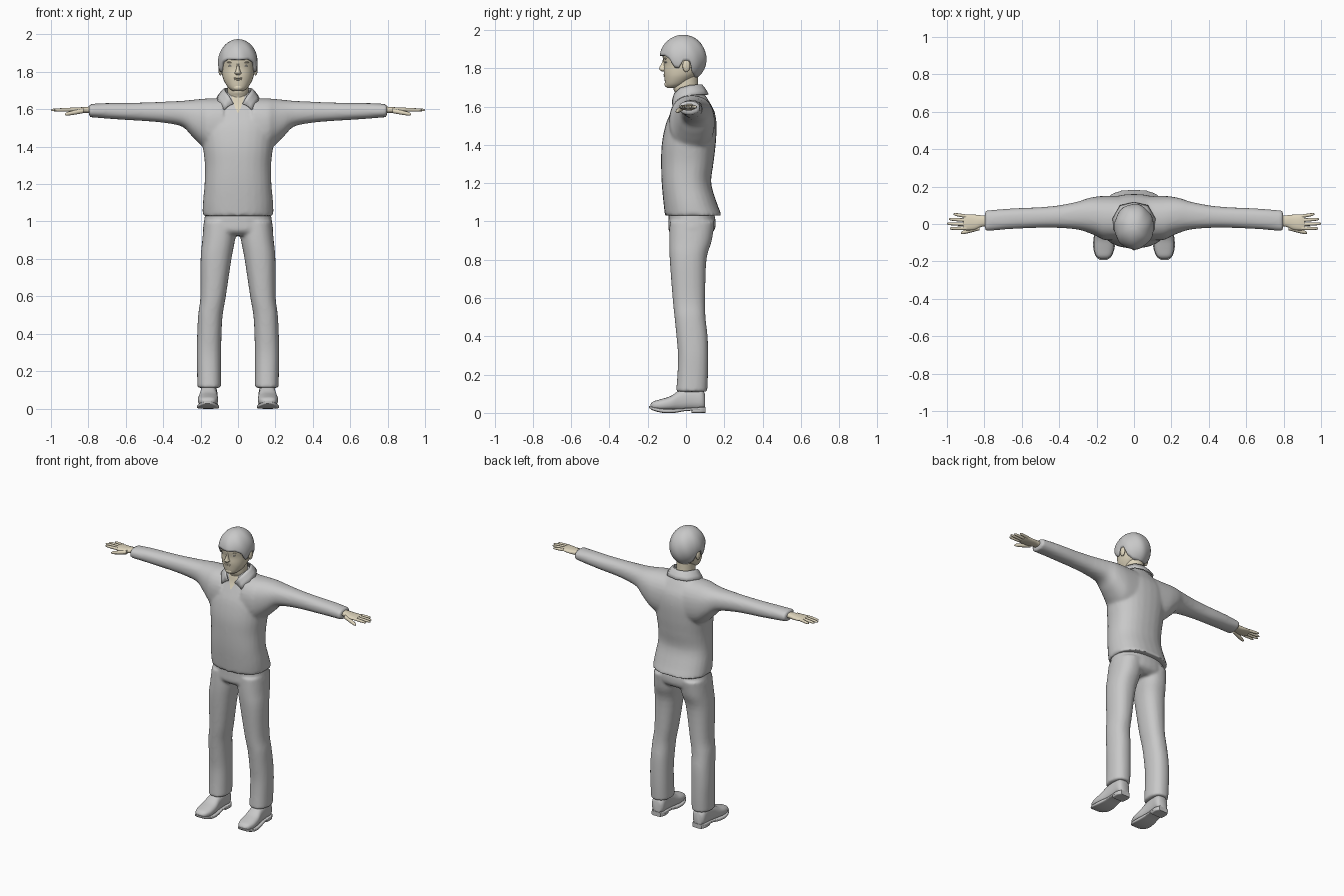
import bpy, bmesh, math
from mathutils import Vector, Matrix

if "Cube" in bpy.data.objects:
    bpy.data.objects.remove(bpy.data.objects["Cube"])


def material(name, rgb):
    mat = bpy.data.materials.new(name)
    mat.use_nodes = True
    mat.diffuse_color = (*rgb, 1)
    mat.node_tree.nodes["Principled BSDF"].inputs["Base Color"].default_value = (*rgb, 1)
    return mat


GREY = material("neutral grey", (0.58, 0.58, 0.58))
SKIN = material("pale skin", (0.74, 0.67, 0.51))


def spline(p0, p1, p2, p3, t):
    """Smooth interpolation between two neighbouring rings."""
    return [0.5 * (2 * b + (c - a) * t + (2 * a - 5 * b + 4 * c - d) * t * t
                   + (3 * b - a - 3 * c + d) * t ** 3)
            for a, b, c, d in zip(p0, p1, p2, p3)]


def loft(bm, rings, axis="z", sides=28, power=2.3, steps=4, flip=1):
    """Closed skin through rings (position, low a, high a, low b, high b)."""
    dense = []
    last = len(rings) - 1
    for i in range(last):
        around = [rings[max(0, min(last, i + k))] for k in (-1, 0, 1, 2)]
        dense += [spline(*around, k / steps) for k in range(steps)]
    dense.append(rings[-1])
    loops = []
    for t, a0, a1, b0, b1 in dense:
        loop = []
        for k in range(sides):
            ang = math.tau * k / sides
            ca, sa = math.cos(ang), math.sin(ang)
            u = math.copysign(abs(ca) ** (2 / power), ca)
            v = math.copysign(abs(sa) ** (2 / power), sa)
            a = (a0 + a1) / 2 + u * (a1 - a0) / 2
            b = (b0 + b1) / 2 + v * (b1 - b0) / 2
            x, y, z = {"x": (t, a, b), "y": (a, t, b), "z": (a, b, t)}[axis]
            loop.append(bm.verts.new((x * flip, y, z)))
        loops.append(loop)
    for low, high in zip(loops, loops[1:]):
        for k in range(sides):
            j = (k + 1) % sides
            bm.faces.new((low[k], low[j], high[j], high[k]))
    bm.faces.new(loops[0])
    bm.faces.new(loops[-1])


def sym(rings):
    """Rings (position, half width, low b, high b) centred on the middle."""
    return [(t, -h, h, b0, b1) for t, h, b0, b1 in rings]


def ball(bm, centre, radii):
    bmesh.ops.create_uvsphere(bm, u_segments=16, v_segments=10, radius=1,
                              matrix=Matrix.Translation(centre) @ Matrix.Diagonal((*radii, 1)))


def finish(name, bm, mat, mirror=False, fuse=0, thick=0):
    bmesh.ops.recalc_face_normals(bm, faces=bm.faces[:])
    mesh = bpy.data.meshes.new(name)
    bm.to_mesh(mesh)
    bm.free()
    mesh.materials.append(mat)
    mesh.polygons.foreach_set("use_smooth", [True] * len(mesh.polygons))
    mesh.set_sharp_from_angle(angle=math.radians(50))
    obj = bpy.data.objects.new(name, mesh)
    bpy.context.collection.objects.link(obj)
    if mirror:
        obj.modifiers.new("mirror", "MIRROR")
    if fuse:
        remesh = obj.modifiers.new("fuse", "REMESH")
        remesh.mode = "VOXEL"
        remesh.voxel_size = fuse
        remesh.use_smooth_shade = True
        relax = obj.modifiers.new("relax", "SMOOTH")
        relax.iterations = 5
    if thick:
        solid = obj.modifiers.new("thickness", "SOLIDIFY")
        solid.thickness = thick
        solid.offset = -1
    return obj


# Shirt: torso and sleeves fused into one garment
bm = bmesh.new()
loft(bm, sym([(1.03, .19, -.11, .188), (1.1, .188, -.118, .16), (1.2, .179, -.127, .132),
              (1.3, .177, -.13, .143), (1.4, .188, -.127, .155), (1.5, .2, -.108, .16),
              (1.57, .19, -.08, .15), (1.62, .15, -.058, .125), (1.66, .1, -.05, .1),
              (1.69, .07, -.04, .08)]))
for side in (1, -1):
    loft(bm, [(.08, -.09, .15, 1.36, 1.66), (.16, -.085, .15, 1.38, 1.658),
              (.2, -.065, .147, 1.41, 1.655), (.25, -.045, .137, 1.46, 1.65),
              (.3, -.03, .12, 1.508, 1.645), (.4, -.021, .1, 1.528, 1.64),
              (.5, -.02, .09, 1.537, 1.636), (.6, -.024, .086, 1.543, 1.634),
              (.7, -.03, .08, 1.55, 1.633), (.797, -.04, .072, 1.558, 1.628)],
         "x", flip=side)
shirt = finish("shirt", bm, GREY, fuse=.01)

# Trousers: hips and legs fused
bm = bmesh.new()
loft(bm, sym([(1.07, .17, -.09, .14), (1., .182, -.092, .155),
              (.95, .183, -.09, .147), (.925, .12, -.06, .11)]))
for side in (1, -1):
    loft(bm, [(1., .005, .182, -.085, .15), (.9, .016, .191, -.088, .135),
              (.8, .035, .2, -.085, .107), (.6, .065, .201, -.07, .1),
              (.5, .082, .213, -.06, .102), (.4, .088, .218, -.05, .113),
              (.3, .09, .221, -.042, .116), (.2, .09, .219, -.045, .115),
              (.11, .09, .217, -.052, .111)], flip=side)
finish("trousers", bm, GREY, fuse=.009)

# Shoes with soles and heels
bm = bmesh.new()


def shoe_part(rings, power):
    """Rings (position, half width, low, high) around the foot, toes turned out."""
    loft(bm, [(y, .157 - h - y * .03, .157 + h - y * .03, lo, hi)
              for y, h, lo, hi in rings], "y", power=power)


shoe_part([(-.186, .018, .03, .045), (-.17, .04, .018, .06), (-.13, .053, .012, .072),
           (-.08, .053, .012, .088), (-.03, .046, .012, .12), (.03, .044, .015, .135),
           (.08, .044, .015, .125), (.099, .03, .02, .1)], 2.5)
shoe_part([(-.192, .02, .026, .036), (-.17, .044, .012, .03), (-.12, .058, 0, .022),
           (-.06, .055, 0, .022), (0, .046, .01, .025), (.07, .048, .012, .03),
           (.102, .034, .012, .03)], 5)
shoe_part([(.03, .045, 0, .025), (.075, .047, 0, .025), (.102, .034, 0, .025)], 5)
for lace in (-.065, -.045, -.025):
    ball(bm, (.158, lace, .066 - lace * .0 + (lace + .09) * .8), (.024, .005, .006))
finish("shoes", bm, GREY, mirror=True)

# Hands with wrist, palm, four fingers and thumb
bm = bmesh.new()
loft(bm, [(.76, -.012, .045, 1.577, 1.615), (.81, -.014, .046, 1.58, 1.613),
          (.85, -.03, .05, 1.58, 1.61), (.89, -.034, .051, 1.585, 1.609),
          (.912, -.03, .046, 1.59, 1.606)], "x", sides=20)


def digit(start, end, radius):
    a, b = Vector(start), Vector(end)
    rings = []
    for f, scale in ((0, 1), (.5, .95), (.88, .75), (1, .3)):
        p, r = a.lerp(b, f), radius * scale
        rings.append((p.x, p.y - r, p.y + r, p.z - r, p.z + r))
    loft(bm, rings, "x", sides=10, power=2, steps=2)


for y, tip_x, tip_y in ((.041, .965, .053), (.02, .99, .026), (-.002, 1, .002), (-.023, .985, -.024)):
    digit((.895, y, 1.598), (tip_x, tip_y, 1.596), .0095)
digit((.825, -.02, 1.592), (.925, -.048, 1.573), .013)
finish("hands", bm, SKIN, mirror=True)

# Head and neck
bm = bmesh.new()
loft(bm, sym([(1.698, .028, -.1, -.04), (1.715, .052, -.108, 0), (1.75, .074, -.113, .045),
              (1.78, .084, -.116, .075), (1.82, .09, -.115, .088), (1.87, .094, -.122, .092),
              (1.92, .084, -.108, .08), (1.95, .05, -.07, .05)]), power=2.1)
loft(bm, sym([(1.62, .06, -.04, .07), (1.67, .058, -.056, .07), (1.7, .056, -.066, .064),
              (1.78, .058, -.06, .062)]), power=2)
finish("head", bm, SKIN)

# Face features
bm = bmesh.new()
loft(bm, sym([(1.783, .011, -.126, -.09), (1.793, .018, -.139, -.09), (1.803, .013, -.14, -.09),
              (1.825, .008, -.128, -.09), (1.85, .008, -.12, -.09)]), sides=14, power=2)
ball(bm, (0, -.11, 1.767), (.023, .009, .005))
ball(bm, (0, -.109, 1.759), (.02, .009, .005))
ball(bm, (0, -.094, 1.716), (.028, .018, .018))
for side in (1, -1):
    ball(bm, (side * .037, -.104, 1.851), (.021, .01, .005))
    ball(bm, (side * .094, .002, 1.812), (.011, .02, .032))
finish("face_features", bm, SKIN)
bm = bmesh.new()
ball(bm, (.037, -.101, 1.832), (.014, .009, .006))
finish("eyes", bm, GREY, mirror=True)

# Hair cap, its lower edge following a hairline around the head
hairline = [(0, 1.865), (.6, 1.868), (.95, 1.85), (1.2, 1.8), (1.4, 1.8), (1.55, 1.84),
            (1.85, 1.84), (2.05, 1.78), (2.4, 1.755), (3.15, 1.745)]


def hair_height(angle):
    for (a, low), (b, high) in zip(hairline, hairline[1:]):
        if angle <= b:
            return low + (high - low) * (angle - a) / (b - a)


bm = bmesh.new()
columns, rows = 64, 14
crown = bm.verts.new((0, -.01, 1.974))
grid = []
for c in range(columns):
    ang = math.tau * c / columns - math.pi
    start = math.asin((hair_height(abs(ang)) - 1.85) / .125)
    strand = []
    for r in range(rows):
        el = start + (math.pi / 2 - start) * r / rows
        tuft = 1 + .015 * math.sin(7 * ang + 3 * el) * math.cos(el)
        strand.append(bm.verts.new((.106 * tuft * math.cos(el) * math.sin(ang),
                                    -.015 - .122 * tuft * math.cos(el) * math.cos(ang),
                                    1.85 + .125 * math.sin(el))))
    grid.append(strand)
for c in range(columns):
    here, there = grid[c], grid[(c + 1) % columns]
    for r in range(rows - 1):
        bm.faces.new((here[r], there[r], there[r + 1], here[r + 1]))
    bm.faces.new((here[-1], there[-1], crown))
finish("hair", bm, GREY, thick=.016)

# Shirt collar: folded leaf from the nape to the open points
bm = bmesh.new()
stations = [((0, .084, 1.715), (0, .118, 1.665)), ((.05, .068, 1.715), (.075, .1, 1.665)),
            ((.074, .02, 1.712), (.115, .03, 1.662)), ((.07, -.03, 1.698), (.112, -.03, 1.64)),
            ((.048, -.062, 1.67), (.082, -.064, 1.605)), ((.024, -.074, 1.63), (.074, -.071, 1.598))]
lines = []
for inner, outer in stations:
    a, b = Vector(inner), Vector(outer)
    lines.append([bm.verts.new(a.lerp(b, f) + Vector((0, 0, .02 * f * (1 - f)))) for f in (0, .33, .67, 1)])
for one, two in zip(lines, lines[1:]):
    for k in range(3):
        bm.faces.new((one[k], two[k], two[k + 1], one[k + 1]))
finish("collar", bm, GREY, mirror=True, thick=.007)


# Thin plates lying on the shirt front
def front_plate(name, mat, top, bottom, top_half, bottom_half, lift):
    bm = bmesh.new()
    bmesh.ops.create_grid(bm, x_segments=8, y_segments=10, size=1)
    for v in bm.verts:
        f = (v.co.y + 1) / 2
        half = bottom_half + (top_half - bottom_half) * f
        v.co = (v.co.x * half, -.09, bottom + (top - bottom) * f)
    plate = finish(name, bm, mat)
    wrap = plate.modifiers.new("wrap", "SHRINKWRAP")
    wrap.target = shirt
    wrap.wrap_mode = "ABOVE_SURFACE"
    wrap.offset = lift


front_plate("open_neck", SKIN, 1.685, 1.585, .045, .002, .005)
front_plate("front_seam", GREY, 1.585, 1.48, .004, .002, .003)
